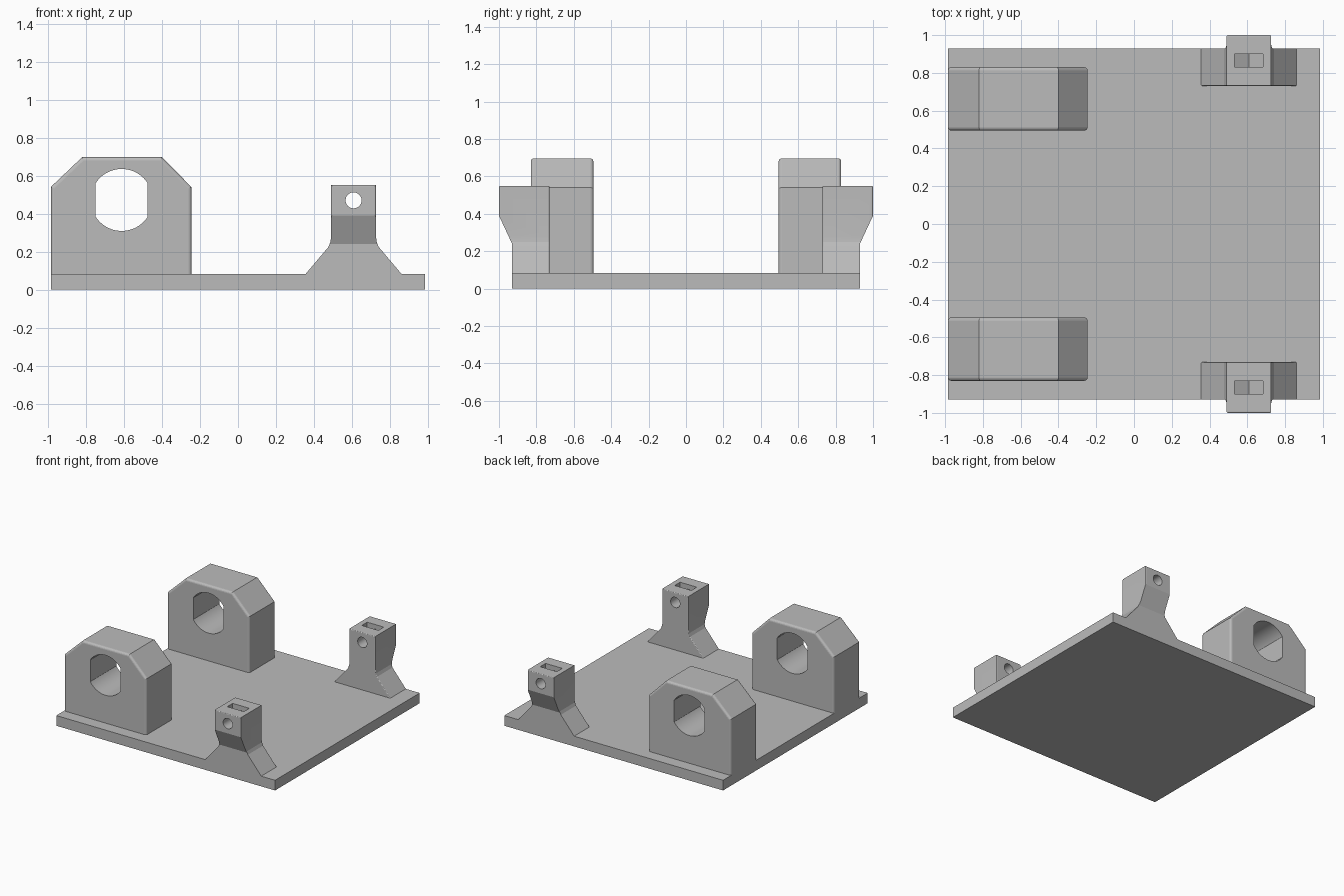
import bpy, bmesh, math

cube = bpy.data.objects.get("Cube")
if cube:
    bpy.data.objects.remove(cube, do_unlink=True)

grey = bpy.data.materials.new("plain_grey")
grey.use_nodes = True
grey.diffuse_color = (0.5, 0.5, 0.5, 1)
grey.node_tree.nodes["Principled BSDF"].inputs["Base Color"].default_value = (0.5, 0.5, 0.5, 1)

BASE = 0.083  # plate thickness


def prism(name, outline, start, end, axis="y", round_off=0):
    """Extrude an outline, (x, z) along y or (y, z) along x, rounding its end rims."""
    def place(p, d):
        return (p[0], d, p[1]) if axis == "y" else (d, p[0], p[1])
    bm = bmesh.new()
    a = [bm.verts.new(place(p, start)) for p in outline]
    b = [bm.verts.new(place(p, end)) for p in outline]
    bm.faces.new(a)
    bm.faces.new(b[::-1])
    n = len(outline)
    for i in range(n):
        j = (i + 1) % n
        bm.faces.new((a[j], a[i], b[i], b[j]))
    bmesh.ops.recalc_face_normals(bm, faces=bm.faces)
    if round_off:
        rims = [e for e in bm.edges
                if abs(e.verts[0].co.y - e.verts[1].co.y) < 1e-5
                and max(v.co.z for v in e.verts) > BASE + 0.001]
        bmesh.ops.bevel(bm, geom=rims, offset=round_off, segments=4,
                        profile=0.5, affect="EDGES", clamp_overlap=True)
    mesh = bpy.data.meshes.new(name)
    bm.to_mesh(mesh)
    bm.free()
    mesh.materials.append(grey)
    ob = bpy.data.objects.new(name, mesh)
    bpy.context.collection.objects.link(ob)
    return ob


def cut(ob, cutter):
    """Subtract the cutter for good and discard it."""
    cutter.hide_render = True
    mod = ob.modifiers.new("cut", "BOOLEAN")
    mod.operation, mod.solver, mod.object = "DIFFERENCE", "EXACT", cutter
    bpy.context.view_layer.update()
    evaluated = ob.evaluated_get(bpy.context.evaluated_depsgraph_get())
    mesh = bpy.data.meshes.new_from_object(evaluated)
    ob.modifiers.clear()
    ob.data = mesh
    bpy.data.objects.remove(cutter, do_unlink=True)


def circle(cx, cz, r, n, half_width=None):
    """Circle outline, optionally trimmed by two vertical flats."""
    if half_width is None:
        return [(cx + r * math.cos(math.tau * i / n), cz + r * math.sin(math.tau * i / n))
                for i in range(n)]
    t = math.acos(half_width / r)
    arc = [t + (math.pi - 2 * t) * i / n for i in range(n + 1)]
    return [(cx + r * math.cos(a), cz + r * math.sin(a))
            for a in arc + [a + math.pi for a in arc]]


# Base plate
parts = [prism("base_plate", [(-0.985, 0), (0.985, 0), (0.985, BASE), (-0.985, BASE)], -0.93, 0.93)]

# Outlines of the bearing block and of half the flared bracket
block = [(-0.985, BASE), (-0.245, BASE), (-0.245, 0.54), (-0.40, 0.697), (-0.82, 0.697), (-0.985, 0.54)]
CX = 0.608
half = [(0.252, BASE), (0.132, 0.225), (0.122, 0.25), (0.118, 0.28), (0.118, 0.55)]
bracket = [(CX + x, z) for x, z in half] + [(CX - x, z) for x, z in reversed(half)]

for side, s in (("front", -1), ("back", 1)):
    # Bearing block with a flat-sided round opening
    ob = prism(side + "_bearing_block", block, s * 0.495, s * 0.83, round_off=0.018)
    cut(ob, prism("opening_cutter", circle(-0.612, 0.472, 0.163, 28, 0.137), s * 0.4, s * 0.9))
    parts.append(ob)

    # Flared bracket whose head overhangs the plate
    ob = prism(side + "_bracket", bracket, s * 0.73, s * 1.0, round_off=0.007)
    under = [(0.93, 0), (0.93, 0.24), (1.0, 0.39), (1.1, 0.604), (1.1, 0)]
    cut(ob, prism("overhang_cutter", [(s * y, z) for y, z in under], 0.2, 1.0, axis="x"))
    # Nut slot with a pointed floor, then the screw hole
    slot = [(CX, 0.384), (CX + 0.075, 0.427), (CX + 0.075, 0.7), (CX - 0.075, 0.7), (CX - 0.075, 0.427)]
    cut(ob, prism("slot_cutter", slot, s * 0.83, s * 0.9))
    cut(ob, prism("screw_cutter", circle(CX, 0.47, 0.042, 48), s * 0.6, s * 1.1))
    parts.append(ob)

# Smooth the round holes while keeping every other edge crisp
bpy.ops.object.select_all(action="DESELECT")
for ob in parts:
    ob.select_set(True)
bpy.context.view_layer.objects.active = parts[0]
bpy.ops.object.shade_smooth_by_angle(angle=math.radians(8))
